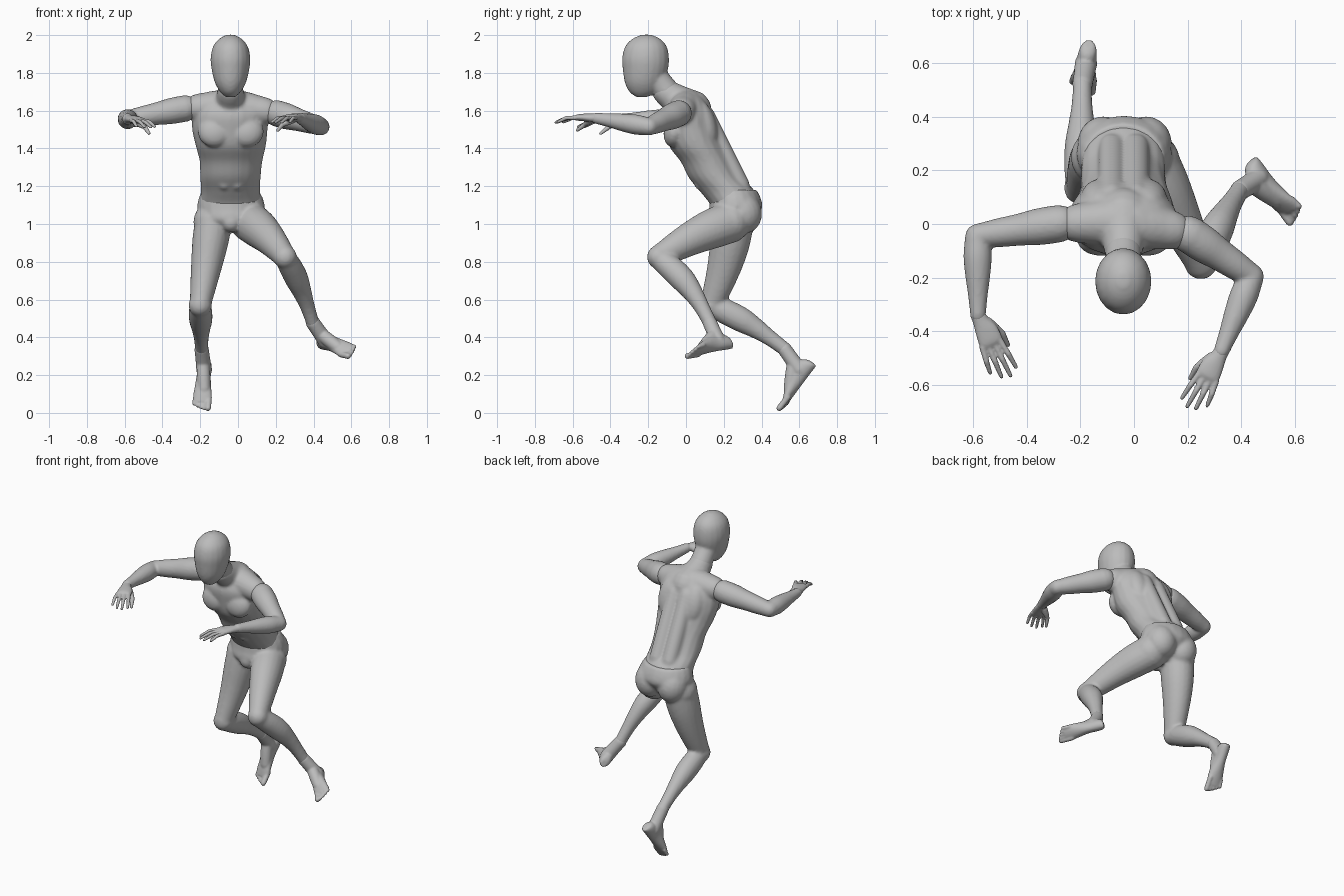
import bpy, bmesh, math
from mathutils import Vector, Matrix

cube = bpy.data.objects.get("Cube")
if cube:
    bpy.data.objects.remove(cube, do_unlink=True)

grey = bpy.data.materials.new("mannequin_grey")
grey.use_nodes = True
grey.diffuse_color = (0.5, 0.5, 0.5, 1)
grey.node_tree.nodes["Principled BSDF"].inputs["Base Color"].default_value = (0.5, 0.5, 0.5, 1)

SIDES = 20
V = Vector


def skin(bm, rings):
    """Bridge rings given as (centre, across vector, deep vector) and cap the ends."""
    loops = []
    for c, a, b in rings:
        loops.append([bm.verts.new(c + a * math.cos(k * math.tau / SIDES) + b * math.sin(k * math.tau / SIDES))
                      for k in range(SIDES)])
    for lo, hi in zip(loops, loops[1:]):
        for k in range(SIDES):
            n = (k + 1) % SIDES
            bm.faces.new((lo[k], lo[n], hi[n], hi[k]))
    bm.faces.new(loops[0][::-1])
    bm.faces.new(loops[-1])


def spline(rows, steps=5):
    """Smoothly interpolate rows of numbers."""
    rows = [V(r) for r in rows]
    out = []
    for i in range(len(rows) - 1):
        p0, p1, p2, p3 = rows[max(i - 1, 0)], rows[i], rows[i + 1], rows[min(i + 2, len(rows) - 1)]
        for k in range(steps):
            t = k / steps
            out.append(p1 + (p2 - p0) * (t / 2) + (p0 * 2 - p1 * 5 + p2 * 4 - p3) * (t * t / 2)
                       + (p1 * 3 - p0 - p2 * 3 + p3) * (t ** 3 / 2))
    return out + [rows[-1]]


def level_loft(bm, rows):
    """Loft horizontal ovals: z, x, y, half width, half depth."""
    skin(bm, [(V((x, y, z)), V((w, 0, 0)), V((0, d, 0))) for z, x, y, w, d in spline(rows)])


def limb(bm, a, b, radii, bow=(0, 0, 0), wide=1.0):
    """Tapered limb segment with rounded ends and an optional bow."""
    a, b, bow = V(a), V(b), V(bow)
    t = (b - a).normalized()
    ref = V((1, 0, 0)) if abs(t.x) < 0.8 else V((0, 0, 1))
    side = (ref - t * ref.dot(t)).normalized()
    deep = t.cross(side)
    rs = spline([(r, 0) for r in radii], 6)
    n = len(rs) - 1
    skin(bm, [(a.lerp(b, i / n) + bow * math.sin(math.pi * i / n), side * r[0] * wide, deep * r[0])
              for i, r in enumerate(rs)])
    ball(bm, a, [radii[0] * 0.97] * 3)
    ball(bm, b, [radii[-1] * 0.97] * 3)


def ball(bm, c, r, tilt=0.0):
    m = Matrix.Translation(V(c)) @ Matrix.Rotation(tilt, 4, 'X') @ Matrix.Diagonal((*r, 1))
    bmesh.ops.create_uvsphere(bm, u_segments=20, v_segments=12, radius=1, matrix=m)


def finish(name, bm, voxel=0.01, smooth=4):
    """Fuse overlapping masses into one smooth skin."""
    bmesh.ops.recalc_face_normals(bm, faces=bm.faces)
    me = bpy.data.meshes.new(name)
    bm.to_mesh(me)
    bm.free()
    me.materials.append(grey)
    ob = bpy.data.objects.new(name, me)
    bpy.context.collection.objects.link(ob)
    fuse = ob.modifiers.new("fuse", 'REMESH')
    fuse.mode = 'VOXEL'
    fuse.voxel_size = voxel
    fuse.use_smooth_shade = True
    soft = ob.modifiers.new("soften", 'SMOOTH')
    soft.factor = 0.5
    soft.iterations = smooth
    return ob


# Head with short neck
bm = bmesh.new()
level_loft(bm, [(1.672, -.04, -.235, .025, .028), (1.70, -.04, -.225, .055, .075),
                (1.75, -.04, -.222, .083, .102), (1.82, -.04, -.215, .1, .12),
                (1.88, -.04, -.214, .105, .124), (1.94, -.04, -.212, .092, .11),
                (1.98, -.04, -.21, .06, .074), (2.002, -.04, -.21, .02, .025)])
limb(bm, (-.04, -.1, 1.7), (-.04, -.165, 1.78), (.068, .067, .068))
finish("head", bm, .009)

# Torso: trunk, shoulder yoke, neck base and muscle masses
bm = bmesh.new()
level_loft(bm, [(1.03, -.035, .24, .12, .09), (1.1, -.037, .255, .16, .125),
                (1.17, -.04, .222, .157, .146), (1.245, -.04, .155, .16, .14),
                (1.33, -.037, .108, .166, .136), (1.41, -.038, .058, .185, .146),
                (1.5, -.043, .028, .2, .14), (1.58, -.04, .012, .2, .132),
                (1.65, -.037, .01, .16, .1), (1.70, -.035, .0, .08, .06)])
SHOULDER_R, SHOULDER_L = (-.262, .004, 1.615), (.192, -.03, 1.59)
for s in (SHOULDER_R, SHOULDER_L):
    limb(bm, (-.035, .01, 1.62), V(s).lerp(V((-.035, 0, 1.62)), .22), (.095, .088, .074))
limb(bm, (-.037, .03, 1.6), (-.04, -.11, 1.7), (.11, .088, .07))
for side in (-1, 1):
    x = -.038 + side * .085
    ball(bm, (x, -.06, 1.49), (.09, .058, .085), -.2)
    ball(bm, (x, .1, 1.53), (.075, .06, .13), .3)
    limb(bm, (-.038 + side * .045, .29, 1.2), (-.038 + side * .045, .1, 1.58), (.05, .05, .05))
    for z, y in ((1.35, -.012), (1.28, .025), (1.21, .063)):
        ball(bm, (-.038 + side * .033, y + .008, z), (.033, .026, .034), .45)
finish("torso", bm)

# Hips and legs in one skin
bm = bmesh.new()
level_loft(bm, [(.97, -.037, .225, .07, .07), (1.02, -.037, .235, .15, .12),
                (1.08, -.037, .262, .178, .14), (1.13, -.038, .262, .172, .136),
                (1.18, -.04, .25, .15, .125)])
for x in (-.115, .045):
    ball(bm, (x, .3, 1.06), (.097, .102, .112), .3)
ball(bm, (-.037, .165, 1.01), (.055, .055, .055))
KNEE_L, ANKLE_L = V((.25, -.145, .825)), V((.395, .125, .48))
KNEE_R, ANKLE_R = V((-.2, .135, .57)), V((-.193, .52, .34))
THIGH, SHIN = (.11, .106, .093, .078, .064), (.06, .067, .066, .053, .042, .038)
limb(bm, (.065, .235, 1.01), KNEE_L, THIGH, (0, 0, .015), .93)
limb(bm, KNEE_L, ANKLE_L, SHIN, (.005, .022, .018), .93)
limb(bm, (-.13, .25, 1.01), KNEE_R, THIGH, (0, .015, 0), .9)
limb(bm, KNEE_R, ANKLE_R, SHIN, (0, .008, .014), .93)
finish("hips_and_legs", bm)

# Arms
ELBOW_R, WRIST_R = V((-.585, -.045, 1.555)), V((-.583, -.34, 1.555))
ELBOW_L, WRIST_L = V((.44, -.195, 1.515)), V((.327, -.475, 1.56))
for name, s, e, w in (("right_arm", SHOULDER_R, ELBOW_R, WRIST_R), ("left_arm", SHOULDER_L, ELBOW_L, WRIST_L)):
    bm = bmesh.new()
    limb(bm, V(s).lerp(e, .04), e, (.07, .069, .06, .054, .046))
    limb(bm, e, w, (.047, .053, .047, .037, .03))
    finish(name, bm, .008)


def hand(name, wrist, tip, thumb_side):
    """Flat palm, four slightly curled fingers and a drooping thumb."""
    d = tip - wrist
    length = d.length
    d.normalize()
    side = d.cross(V((0, 0, 1))).normalized()
    up = side.cross(d)
    side = side * thumb_side

    def at(t, s, h):
        return wrist + d * (t * length) + side * s + up * h
    bm = bmesh.new()
    skin(bm, [(at(t, s, h), side * w, up * k) for t, s, h, w, k in spline(
        [(-.06, 0, 0, .028, .025), (.08, 0, .002, .03, .023), (.25, .004, .006, .042, .021),
         (.42, .002, .008, .046, .018), (.5, 0, .006, .042, .012)])])
    for i, reach in enumerate((.92, 1.0, .96, .84)):
        s = .034 - i * .023
        knuckle, mid, end = at(.45, s, .007), at(.45 + (reach - .45) * .5, s * 1.25, .008), at(reach, s * 1.4, -.012)
        limb(bm, knuckle, mid, (.0125, .011, .0105))
        limb(bm, mid, end, (.0105, .0095, .008))
    limb(bm, at(.15, .02, -.004), at(.4, .053, -.03), (.02, .018, .013))
    limb(bm, at(.4, .053, -.03), at(.6, .055, -.058), (.013, .011, .009))
    finish(name, bm, .005, 2)


hand("right_hand", WRIST_R, V((-.475, -.575, 1.525)), -1)
hand("left_hand", WRIST_L, V((.212, -.69, 1.55)), 1)


def foot(name, ankle, heel, toe, inner):
    """Foot lofted along the sole, with ankle and five toes."""
    d = toe - heel
    length = d.length
    d.normalize()
    up = ankle - heel
    up = (up - d * up.dot(d)).normalized()
    side = d.cross(up) * inner

    def at(t, s, h):
        return heel + d * (t * length) + side * s + up * h
    bm = bmesh.new()
    skin(bm, [(at(t, s, h), side * w, up * h) for t, s, w, h in spline(
        [(.0, 0, .018, .022), (.04, 0, .03, .036), (.15, 0, .036, .047), (.35, 0, .037, .05),
         (.55, 0, .044, .036), (.72, 0, .05, .024), (.85, 0, .047, .014)])])
    limb(bm, ankle, at(.24, 0, .055), (.038, .039, .042))
    limb(bm, at(.24, 0, .1), at(.6, .008, .035), (.035, .036, .034))
    for i, reach in enumerate((.96, .955, .925, .89, .85)):
        r = .016 if i == 0 else .011
        s = .034 - i * .0185
        limb(bm, at(.72, s, .016), at(reach, s * 1.05, r), (r, r, r))
    finish(name, bm, .006, 2)


foot("left_foot", ANKLE_L, V((.45, .25, .345)), V((.62, .02, .31)), 1)
foot("right_foot", ANKLE_R, V((-.165, .69, .25)), V((-.193, .505, .005)), -1)
